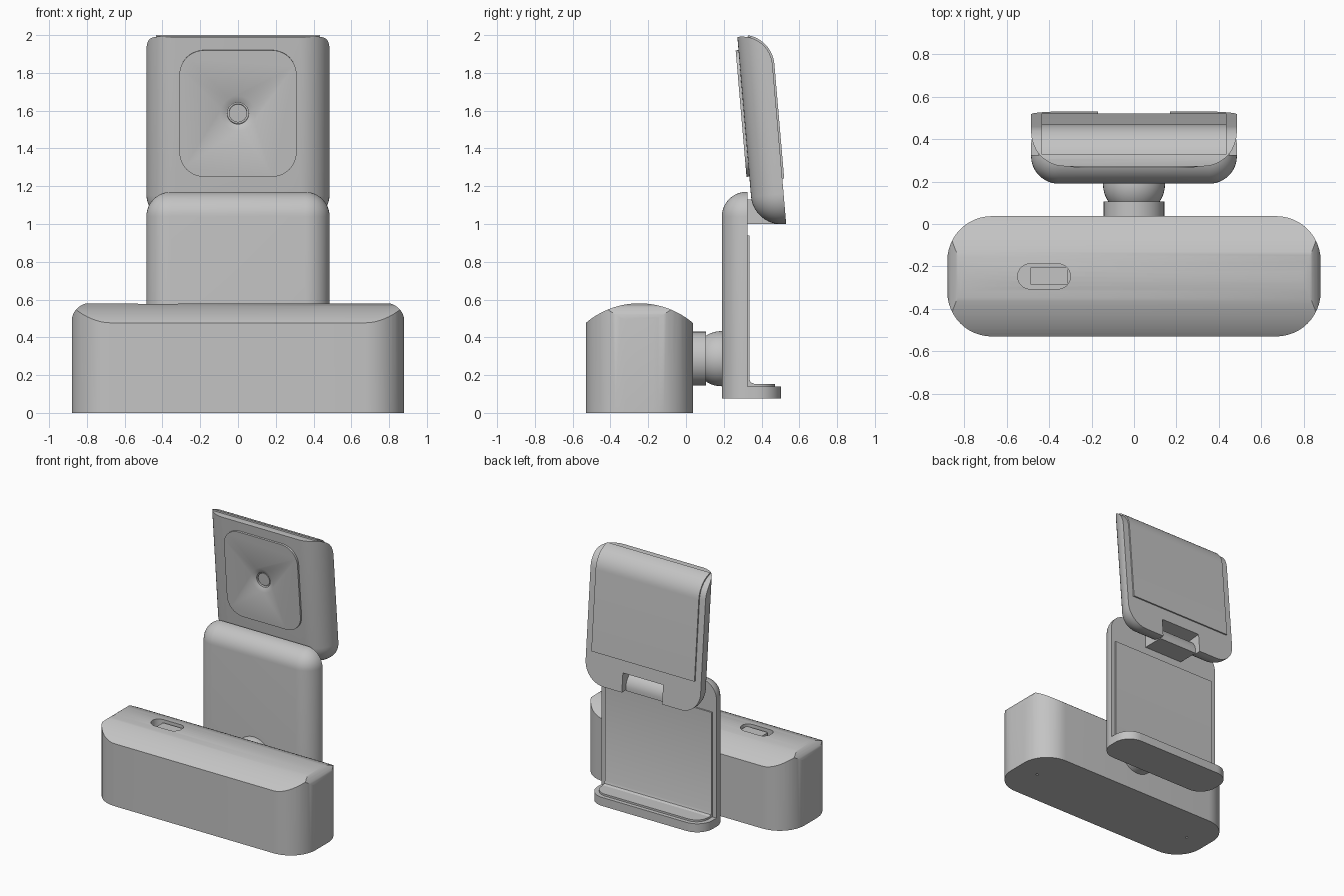
import bpy, bmesh
from math import sin, cos, pi, radians, asin
from mathutils import Matrix, Vector

cube = bpy.data.objects.get("Cube")
if cube:
    bpy.data.objects.remove(cube, do_unlink=True)

grey = bpy.data.materials.new("plain grey")
grey.use_nodes = True
grey.diffuse_color = (0.55, 0.55, 0.55, 1)
grey.node_tree.nodes["Principled BSDF"].inputs["Base Color"].default_value = grey.diffuse_color


def finish(name, bm):
    bmesh.ops.recalc_face_normals(bm, faces=bm.faces)
    mesh = bpy.data.meshes.new(name)
    bm.to_mesh(mesh)
    bm.free()
    mesh.materials.append(grey)
    obj = bpy.data.objects.new(name, mesh)
    bpy.context.collection.objects.link(obj)
    return obj


def prism(name, outline, axis, a, b):
    """Extrude a 2D outline along an axis from a to b."""
    place = {"x": lambda p: (a, p[0], p[1]),
             "y": lambda p: (p[0], a, p[1]),
             "z": lambda p: (p[0], p[1], a)}[axis]
    bm = bmesh.new()
    face = bm.faces.new([bm.verts.new(place(p)) for p in outline])
    out = bmesh.ops.extrude_face_region(bm, geom=[face])
    step = Vector([(b - a) * (axis == k) for k in "xyz"])
    bmesh.ops.translate(bm, vec=step, verts=[v for v in out["geom"] if isinstance(v, bmesh.types.BMVert)])
    return finish(name, bm)


def arc(cx, cy, r, start, end, n=12):
    return [(cx + r * cos(radians(start + (end - start) * i / n)),
             cy + r * sin(radians(start + (end - start) * i / n))) for i in range(n + 1)]


def rounded(x0, x1, y0, y1, r):
    return (arc(x1 - r, y1 - r, r, 0, 90) + arc(x0 + r, y1 - r, r, 90, 180)
            + arc(x0 + r, y0 + r, r, 180, 270) + arc(x1 - r, y0 + r, r, 270, 360))


def circle(cx, cy, r, n=48):
    return arc(cx, cy, r, 0, 360, n)[:-1]


def pillow(name, half, depth, height, r):
    """Slab with a flat back, rounded at its front, sides and top."""
    bm = bmesh.new()
    bmesh.ops.create_cube(bm, size=1, matrix=Matrix.Translation((0, depth / 2, height / 2))
                          @ Matrix.Diagonal((2 * half, depth, height, 1)))
    edges = []
    for e in bm.edges:
        mid = (e.verts[0].co + e.verts[1].co) / 2
        top = mid.z > height * 0.9 and mid.y < depth * 0.9
        upright = mid.y < 0.001 and abs(mid.z - height / 2) < 0.001
        if top or upright:
            edges.append(e)
    bmesh.ops.bevel(bm, geom=edges, offset=r, segments=12, profile=0.5, affect="EDGES")
    return finish(name, bm)


def combine(obj, tool, operation="DIFFERENCE"):
    mod = obj.modifiers.new("cut", "BOOLEAN")
    mod.operation, mod.object, mod.solver = operation, tool, "EXACT"
    bpy.context.view_layer.objects.active = obj
    bpy.ops.object.modifier_apply(modifier=mod.name)
    bpy.data.objects.remove(tool, do_unlink=True)


# Base: rounded footprint trimmed by a domed section and rounded ends
front, back, mid = -0.53, 0.037, -0.247
base = prism("base", rounded(-0.88, 0.88, front, back, 0.21), "z", 0, 0.7)
R = 0.439
half_angle = asin(0.2836 / R) * 180 / pi + 3
dome = arc(mid, 0.58 - R, R, 90 - half_angle, 90 + half_angle, 28)
dome += [(dome[-1][0], -0.1), (dome[0][0], -0.1)]
combine(base, prism("dome_cutter", dome, "x", -1, 1), "INTERSECT")
ends = arc(0.781, 0.482, 0.1, 0, 90) + arc(-0.781, 0.482, 0.1, 90, 180)
ends += [(-0.881, -0.1), (0.881, -0.1)]
combine(base, prism("end_cutter", ends, "y", -1, 1), "INTERSECT")
combine(base, prism("slot_cutter", rounded(-0.548, -0.30, -0.306, -0.188, 0.058), "z", 0.5, 0.7))
for side in (-1, 1):
    combine(base, prism("hole_cutter", circle(side * 0.7, mid, 0.009, 12), "z", -0.05, 0.03))

# Switch inside the slot
prism("slider_switch", rounded(-0.49, -0.31, -0.288, -0.203, 0.01), "z", 0.49, 0.56)

# Swivel joint
prism("joint_collar", circle(0, 0.287, 0.143), "y", 0.02, 0.105)
bm = bmesh.new()
bmesh.ops.create_uvsphere(bm, u_segments=48, v_segments=24, radius=0.146,
                          matrix=Matrix.Translation((0, 0.187, 0.287)))
finish("joint_ball", bm)

# Lower holder: back plate, ledge and thin lining
plate = pillow("holder_plate", 0.485, 0.135, 1.03, 0.13)
plate.data.transform(Matrix.Translation((0, 0.19, 0.14)))
prism("holder_ledge", rounded(-0.485, 0.485, 0.19, 0.502, 0.13), "z", 0.075, 0.14)
lining = [(0.31, 0.94), (0.335, 0.94), (0.335, 0.18), (0.342, 0.162), (0.36, 0.154), (0.31, 0.154)]
prism("plate_lining", lining, "x", -0.45, 0.45)
prism("ledge_lining", rounded(-0.45, 0.45, 0.225, 0.472, 0.1), "z", 0.13, 0.154)

# Hinge block between holder and head
hinge = [(0.3, 1.0), (0.49, 1.0)] + arc(0.38, 1.02, 0.11, 0, 90) + [(0.3, 1.13)]
prism("hinge", hinge, "x", -0.165, 0.165)

# Head, modelled upright and then tilted
thick, tall, r = 0.173, 1.008, 0.16
head = pillow("head", 0.485, thick, tall, r)
head.data.transform(Matrix.Translation((0, 0, tall)) @ Matrix.Rotation(pi, 4, "Y"))
cap = arc(thick - r, tall - r, r, 0, 90)
trim = [(thick, -0.1)] + cap + [(-0.1, tall), (-0.1, -0.1)]
combine(head, prism("cap_cutter", trim, "x", -1, 1), "INTERSECT")
combine(head, prism("notch_cutter", [(-0.17, -0.1), (0.17, -0.1), (0.17, 0.145), (-0.17, 0.145)], "y", -0.1, 0.4))

# Lining that wraps over the back of the head
wrap = ([(thick + 0.01, 0.24)] + arc(thick - r, tall - r, r + 0.01, 0, 75)
        + arc(thick - r, tall - r, r - 0.01, 75, 0) + [(thick - 0.01, 0.24)])
head_lining = prism("head_lining", wrap, "x", -0.435, 0.435)

# Front panel with a dished lens seat
lens_z = 0.602
panel = prism("front_panel", rounded(-0.31, 0.31, lens_z - 0.336, lens_z + 0.336, 0.13), "y", -0.015, 0)
bm = bmesh.new()
bmesh.ops.create_cone(bm, cap_ends=True, segments=48, radius1=0.104, radius2=0.058, depth=0.021,
                      matrix=Matrix.Translation((0, -0.0095, lens_z)) @ Matrix.Rotation(-pi / 2, 4, "X"))
combine(panel, finish("dish_cutter", bm))
combine(head, prism("lens_cutter", circle(0, lens_z, 0.057), "y", -0.05, 0.03))
lens = prism("lens", circle(0, lens_z, 0.048), "y", 0.005, 0.05)

tilt = Matrix.Translation((0, 0.358, 0.986)) @ Matrix.Rotation(radians(4.9), 4, "X")
for obj in (head, head_lining, panel, lens):
    obj.data.transform(tilt)

# Smooth shading with crisp edges
for obj in bpy.context.collection.objects:
    if obj.type == "MESH":
        obj.select_set(True)
        bpy.context.view_layer.objects.active = obj
bpy.ops.object.shade_smooth_by_angle(angle=radians(30))
